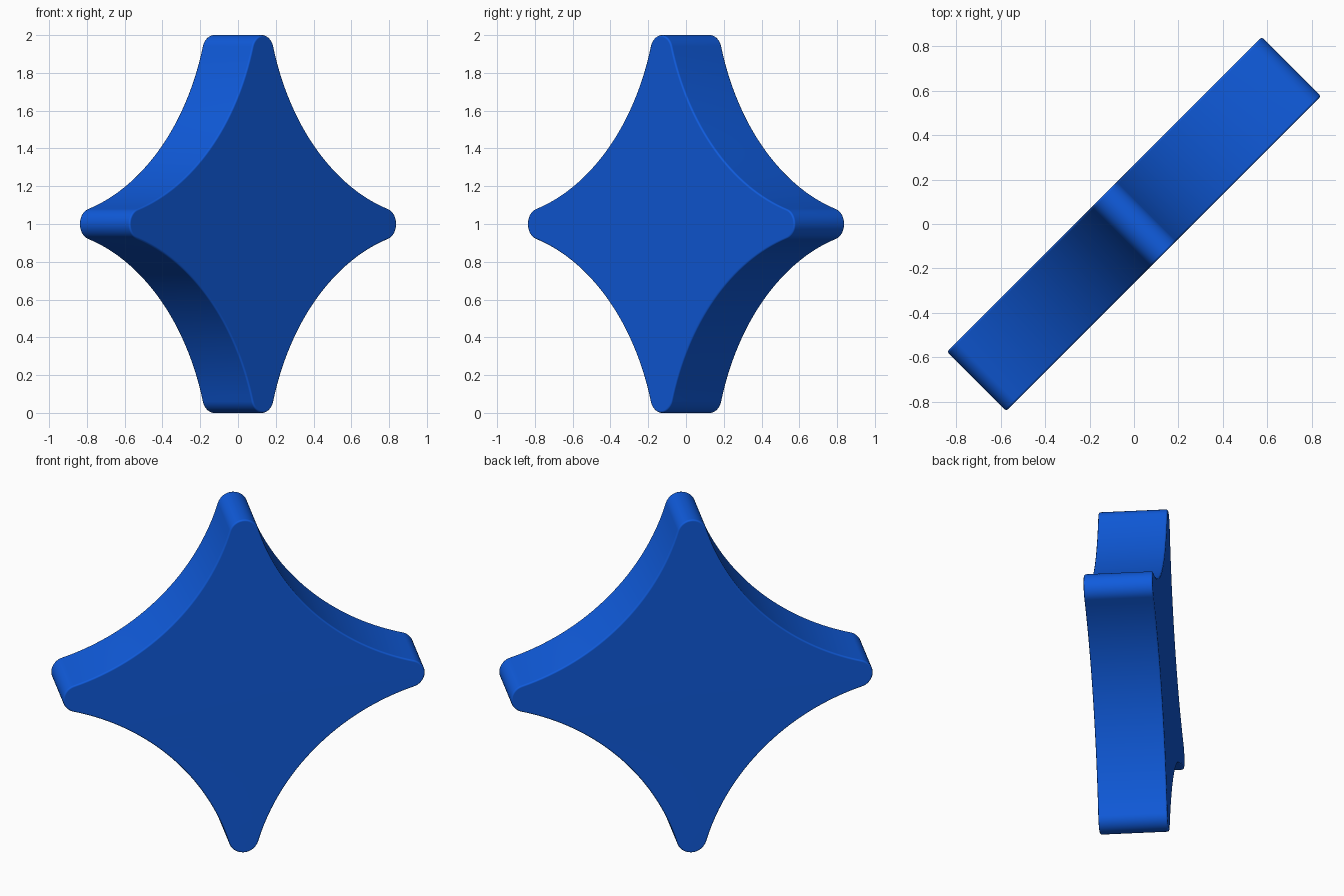
import bpy
import bmesh
from math import sin, cos, atan2, hypot, pi, radians

default = bpy.data.objects.get("Cube")
if default:
    bpy.data.objects.remove(default)

TIP_R = 0.083        # radius of the rounded tips
SCOOP_C = 1.3        # scoop centre on the diagonal
HALF_THICK = 0.189
BEVEL = 0.01
TIP_C = 1 - TIP_R
SCOOP_R = hypot(SCOOP_C, SCOOP_C - TIP_C) - TIP_R   # tangent to the tips
TANGENT = atan2(SCOOP_C - TIP_C, SCOOP_C)


def arc(cx, cy, r, start, end, steps):
    """Points along an arc, without the last one."""
    angles = [start + (end - start) * i / steps for i in range(steps)]
    return [(cx + r * cos(a), cy + r * sin(a)) for a in angles]


# One quarter of the outline: rounded tip, then concave scoop
quarter = arc(0, TIP_C, TIP_R, pi - TANGENT, TANGENT, 20)
quarter += arc(SCOOP_C, SCOOP_C, SCOOP_R, pi + TANGENT, 1.5 * pi - TANGENT, 32)

outline = []
for k in range(4):
    c, s = cos(-k * pi / 2), sin(-k * pi / 2)
    outline += [(x * c - y * s, x * s + y * c) for x, y in quarter]

# Extrude the outline into a thick plate
bm = bmesh.new()
back = bm.faces.new([bm.verts.new((x, y, -HALF_THICK)) for x, y in outline])
result = bmesh.ops.extrude_face_region(bm, geom=[back])
front_verts = [v for v in result["geom"] if isinstance(v, bmesh.types.BMVert)]
bmesh.ops.translate(bm, verts=front_verts, vec=(0, 0, 2 * HALF_THICK))
bmesh.ops.recalc_face_normals(bm, faces=bm.faces)

# Soften the rims of both faces
rims = [e for e in bm.edges if abs(e.verts[0].co.z - e.verts[1].co.z) < 1e-5]
bmesh.ops.bevel(bm, geom=rims, offset=BEVEL, segments=2, profile=0.5, affect='EDGES')

mesh = bpy.data.meshes.new("star_plate")
bm.to_mesh(mesh)
bm.free()
mesh.shade_smooth()

star = bpy.data.objects.new("star_plate", mesh)
bpy.context.collection.objects.link(star)

# Stand it on one tip, turned along the diagonal
star.rotation_euler = (radians(90), 0, radians(45))
star.location.z = 1
star.modifiers.new("weighted_normals", 'WEIGHTED_NORMAL')

# Blue
blue = bpy.data.materials.new("blue")
blue.use_nodes = True
color = (0.005, 0.105, 0.72, 1)
blue.diffuse_color = color
blue.node_tree.nodes["Principled BSDF"].inputs["Base Color"].default_value = color
mesh.materials.append(blue)
